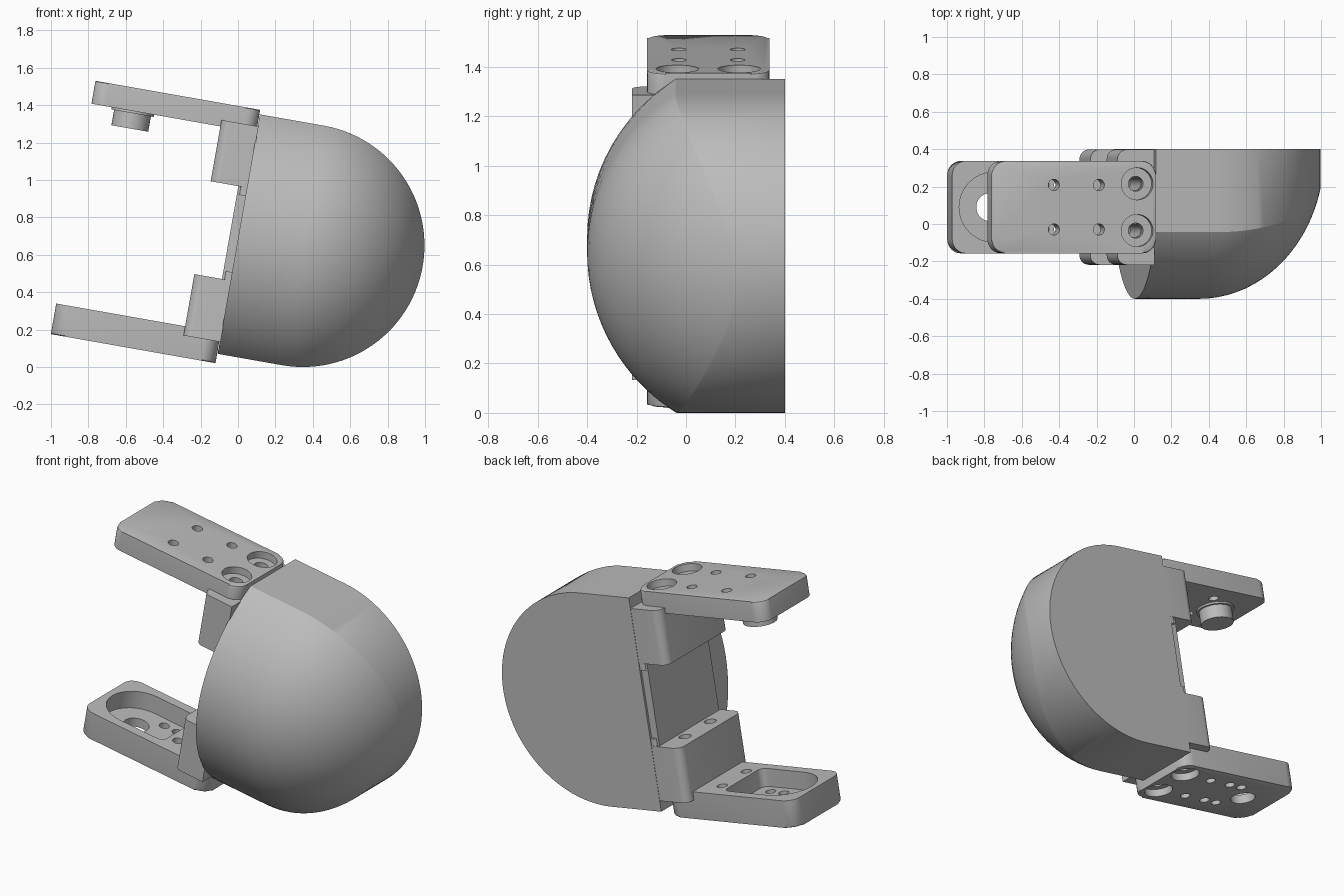
import bpy, bmesh
from math import sin, cos, pi, sqrt, radians
from mathutils import Matrix

cube = bpy.data.objects.get("Cube")
if cube:
    bpy.data.objects.remove(cube, do_unlink=True)

grey = bpy.data.materials.new("plain grey")
grey.use_nodes = True
grey.diffuse_color = (0.5, 0.5, 0.5, 1)
grey.node_tree.nodes["Principled BSDF"].inputs["Base Color"].default_value = (0.5, 0.5, 0.5, 1)

# Whole assembly leans ten degrees; parts are laid out in an upright frame
RADIUS = 0.65
LEAN = Matrix.Translation((0.347, 0, RADIUS)) @ Matrix.Rotation(radians(10), 4, 'Y')
FACE = -0.348       # flat mounting face of the shell
TIP = -1.245        # free end of both arms
MID = 0.09          # centre line of the bracket
PIVOT = -1.02       # pin and socket position
SCREW = -0.454      # large screw position


def finish(name, bm):
    bmesh.ops.recalc_face_normals(bm, faces=bm.faces)
    bm.transform(LEAN)
    mesh = bpy.data.meshes.new(name)
    bm.to_mesh(mesh)
    bm.free()
    obj = bpy.data.objects.new(name, mesh)
    bpy.context.collection.objects.link(obj)
    return obj


def arc(cx, cy, r, start, end, n):
    return [(cx + r * cos(start + (end - start) * i / n),
             cy + r * sin(start + (end - start) * i / n)) for i in range(n + 1)]


def rounded(x0, x1, half, r_left, r_right):
    """Rectangle about the centre line with its own radius at each end."""
    pts = []
    corners = [(x1, 1, r_right, 0), (x0, 1, r_left, 1), (x0, -1, r_left, 2), (x1, -1, r_right, 3)]
    for x, side, r, quarter in corners:
        cx = x - r if x == x1 else x + r
        cy = MID + side * (half - r)
        a = quarter * pi / 2
        pts += arc(cx, cy, r, a, a + pi / 2, 8) if r else [(cx, cy)]
    return pts


def disc(x, y, r):
    return arc(x, y, r, 0, 2 * pi, 32)[:-1]


def prism(name, pts, z0, z1, soft=0):
    """Extrude an outline from z0 to z1, optionally softening the rim at z1."""
    bm = bmesh.new()
    low = [bm.verts.new((x, y, z0)) for x, y in pts]
    high = [bm.verts.new((x, y, z1)) for x, y in pts]
    bm.faces.new(low)
    cap = bm.faces.new(high)
    for i in range(len(pts)):
        j = (i + 1) % len(pts)
        bm.faces.new((low[i], low[j], high[j], high[i]))
    if soft:
        bmesh.ops.bevel(bm, geom=list(cap.edges), offset=soft, segments=2,
                        profile=0.5, affect='EDGES')
    return finish(name, bm)


def cut(obj, cutters):
    """Subtract every cutter, keep the result and remove the cutters."""
    for c in cutters:
        c.hide_render = True
        mod = obj.modifiers.new("cut", 'BOOLEAN')
        mod.operation = 'DIFFERENCE'
        mod.solver = 'EXACT'
        mod.object = c
    deps = bpy.context.evaluated_depsgraph_get()
    mesh = bpy.data.meshes.new_from_object(obj.evaluated_get(deps))
    obj.modifiers.clear()
    obj.data = mesh
    for c in cutters:
        bpy.data.objects.remove(c, do_unlink=True)


def pairs(xs, spread, r, z0, z1):
    return [prism("cutter", disc(x, MID + s * spread, r), z0, z1)
            for x in xs for s in (-1, 1)]


# Domed shell: half-round outline, flat back, bulging front
def front_depth(x, z):
    return 0.37 - sqrt(max(0.593 - z * z - 1.34 * max(x, 0) ** 2, 0))


outline = arc(0, 0, RADIUS, pi / 2, -pi / 2, 56)
outline += [(FACE * i / 6, -RADIUS) for i in range(1, 7)]
outline += [(FACE, RADIUS * (i / 12 - 1)) for i in range(1, 25)]
outline += [(FACE * (1 - i / 6), RADIUS) for i in range(1, 6)]

bm = bmesh.new()
rings = [[bm.verts.new((x, 0.4, z)) for x, z in outline]]
STEPS = 20
for k in range(STEPS):
    s = cos(k / STEPS * pi / 2)
    rings.append([bm.verts.new((x * s, front_depth(x * s, z * s), z * s)) for x, z in outline])
bm.faces.new(rings[0])
count = len(outline)
for a, b in zip(rings, rings[1:]):
    for i in range(count):
        j = (i + 1) % count
        bm.faces.new((a[i], a[j], b[j], b[i]))
centre = bm.verts.new((0, front_depth(0, 0), 0))
for i in range(count):
    bm.faces.new((rings[-1][i], rings[-1][(i + 1) % count], centre))
parts = [finish("domed_shell", bm)]

# Mounting plate on the flat face
parts.append(prism("mounting_plate", rounded(-0.395, FACE + 0.005, 0.295, 0, 0), -0.3, 0.3))

# Upper and lower mounting blocks with their thin flanges
for side, label in ((1, "upper"), (-1, "lower")):
    block = prism(label + "_block", rounded(-0.545, FACE + 0.004, 0.308, 0.05, 0),
                  side * 0.252, side * 0.585)
    cut(block, pairs([SCREW], 0.125, 0.036, side * 0.2, side * 0.7))
    flange = prism(label + "_flange", rounded(-0.382, FACE + 0.003, 0.306, 0.015, 0),
                   side * 0.207, side * 0.58)
    parts += [block, flange]

# Upper arm with counterbored screws and small holes
upper_arm = prism("upper_arm", rounded(TIP, -0.351, 0.247, 0.075, 0.075), 0.55, 0.674, 0.012)
cut(upper_arm, pairs([SCREW], 0.125, 0.086, 0.63, 0.75)
    + pairs([SCREW], 0.125, 0.04, 0.5, 0.7)
    + pairs([-0.662, -0.906], 0.119, 0.03, 0.5, 0.75))

# Pivot pin under the upper arm
parts += [upper_arm,
          prism("pin_collar", disc(PIVOT, MID, 0.115), 0.538, 0.56),
          prism("pivot_pin", disc(PIVOT, MID, 0.1), 0.455, 0.545)]

# Lower arm with a round-ended pocket, a socket hole and screws
lower_arm = prism("lower_arm", rounded(TIP, -0.351, 0.247, 0.075, 0.075), -0.535, -0.701, 0.012)
pocket = rounded(PIVOT - 0.187, -0.72, 0.187, 0.186, 0.04)
cut(lower_arm, [prism("cutter", pocket, -0.645, -0.45),
                prism("cutter", disc(PIVOT, MID, 0.075), -0.8, -0.6)]
    + pairs([SCREW], 0.125, 0.086, -0.655, -0.8)
    + pairs([SCREW], 0.125, 0.04, -0.5, -0.7)
    + pairs([-0.662, -0.815, -0.906], 0.119, 0.03, -0.8, -0.5))
parts.append(lower_arm)

# Colour and shading
for obj in bpy.context.selected_objects:
    obj.select_set(False)
for obj in parts:
    obj.data.materials.clear()
    obj.data.materials.append(grey)
    obj.select_set(True)
bpy.context.view_layer.objects.active = parts[0]
bpy.ops.object.shade_smooth_by_angle(angle=radians(30))
